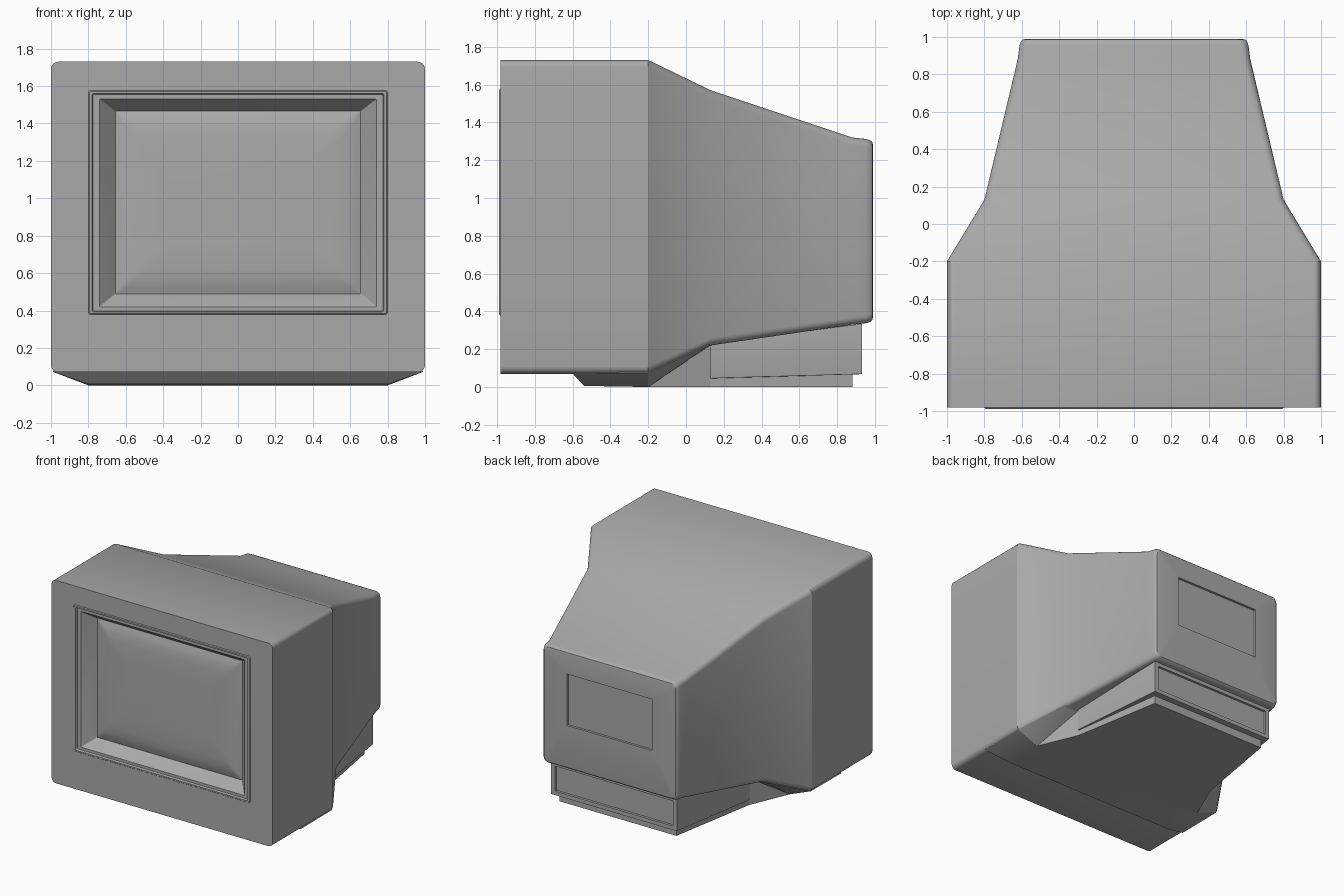
import bpy, bmesh, math

cube = bpy.data.objects.get("Cube")
if cube:
    bpy.data.objects.remove(cube, do_unlink=True)

grey = bpy.data.materials.new("warm_grey_plastic")
grey.use_nodes = True
grey.diffuse_color = (0.4, 0.4, 0.4, 1)
grey.node_tree.nodes["Principled BSDF"].inputs["Base Color"].default_value = (0.4, 0.4, 0.4, 1)


def finish(name, bm):
    bmesh.ops.recalc_face_normals(bm, faces=bm.faces[:])
    mesh = bpy.data.meshes.new(name)
    bm.to_mesh(mesh)
    bm.free()
    mesh.materials.append(grey)
    obj = bpy.data.objects.new(name, mesh)
    bpy.context.collection.objects.link(obj)
    bpy.ops.object.select_all(action='DESELECT')
    obj.select_set(True)
    bpy.context.view_layer.objects.active = obj
    bpy.ops.object.shade_smooth_by_angle(angle=math.radians(30))
    return obj


def ring(bm, y, half, low, high, r, steps=5):
    """Rounded rectangle facing along y."""
    verts = []
    corners = [(half, high), (-half, high), (-half, low), (half, low)]
    for i, (x, z) in enumerate(corners):
        cx = x - math.copysign(r, x)
        cz = z - r if z == high else z + r
        for k in range(steps + 1):
            a = math.pi / 2 * (i + k / steps)
            verts.append(bm.verts.new((cx + r * math.cos(a), y, cz + r * math.sin(a))))
    return verts


def loft(name, sections, cap_start=False, cap_end=False):
    bm = bmesh.new()
    rings = [ring(bm, *s) for s in sections]
    for a, b in zip(rings, rings[1:]):
        for i in range(len(a)):
            j = (i + 1) % len(a)
            bm.faces.new((a[i], a[j], b[j], b[i]))
    if cap_start:
        bm.faces.new(rings[0])
    if cap_end:
        bm.faces.new(rings[-1])
    return finish(name, bm)


def hull(name, half_points):
    """Convex solid from points mirrored across x."""
    bm = bmesh.new()
    for x, y, z in half_points:
        for s in (1, -1):
            bm.verts.new((s * x, y, z))
    res = bmesh.ops.convex_hull(bm, input=bm.verts[:])
    loose = [v for v in bm.verts if not v.link_faces]
    bmesh.ops.delete(bm, geom=loose, context='VERTS')
    bmesh.ops.dissolve_limit(bm, angle_limit=0.02, verts=bm.verts[:], edges=bm.edges[:])
    return finish(name, bm)


# Casing: from the bezel opening, round the outside, to the recessed rear label panel
loft("casing", [
    (-0.88, 0.655, 0.49, 1.465, 0.004),
    (-0.97, 0.74, 0.42, 1.53, 0.004),
    (-0.97, 0.775, 0.398, 1.555, 0.01),
    (-0.988, 0.78, 0.393, 1.56, 0.01),
    (-0.988, 0.795, 0.383, 1.572, 0.015),
    (-0.981, 0.8, 0.378, 1.577, 0.015),
    (-0.981, 1.0, 0.07, 1.73, 0.04),
    (-0.2, 1.0, 0.07, 1.73, 0.04),
    (0.13, 0.8, 0.22, 1.57, 0.04),
    (0.88, 0.622, 0.33, 1.32, 0.04),
    (0.955, 0.612, 0.338, 1.312, 0.04),
    (0.975, 0.605, 0.345, 1.305, 0.04),
    (0.986, 0.595, 0.355, 1.295, 0.04),
    (0.989, 0.58, 0.37, 1.28, 0.04),
    (0.989, 0.385, 0.70, 1.12, 0.004),
    (0.97, 0.385, 0.70, 1.12, 0.004),
], cap_end=True)

# Gently bulging screen
loft("screen", [
    (-0.88, 0.658, 0.487, 1.468, 0.004),
    (-0.895, 0.62, 0.525, 1.43, 0.02),
    (-0.905, 0.58, 0.565, 1.39, 0.03),
    (-0.911, 0.52, 0.625, 1.33, 0.04),
    (-0.915, 0.4, 0.74, 1.21, 0.04),
], cap_end=True)

# Sloping skirt under the casing
hull("base_skirt", [
    (0.99, -0.6, 0.072), (0.99, -0.2, 0.075), (0.79, 0.13, 0.225),
    (0.8, -0.54, 0.006), (0.8, -0.2, 0), (0.66, 0.13, 0.222),
])

# Tapered foot: front wedge, bottom plate
hull("foot_wedge", [
    (0.8, -0.2, 0), (0.66, 0.13, 0), (0.8, -0.2, 0.07), (0.66, 0.13, 0.24),
])
hull("foot_plate", [
    (0.66, 0.13, 0), (0.53, 0.88, 0), (0.66, 0.13, 0.06), (0.53, 0.88, 0.08),
])

# Connector housing with a recessed rear panel
loft("connector_housing", [
    (0.13, 0.67, 0.045, 0.23, 0.003),
    (0.18, 0.662, 0.047, 0.24, 0.003),
    (0.93, 0.57, 0.068, 0.335, 0.003),
    (0.93, 0.535, 0.10, 0.305, 0.003),
    (0.91, 0.535, 0.10, 0.305, 0.003),
], cap_start=True, cap_end=True)
